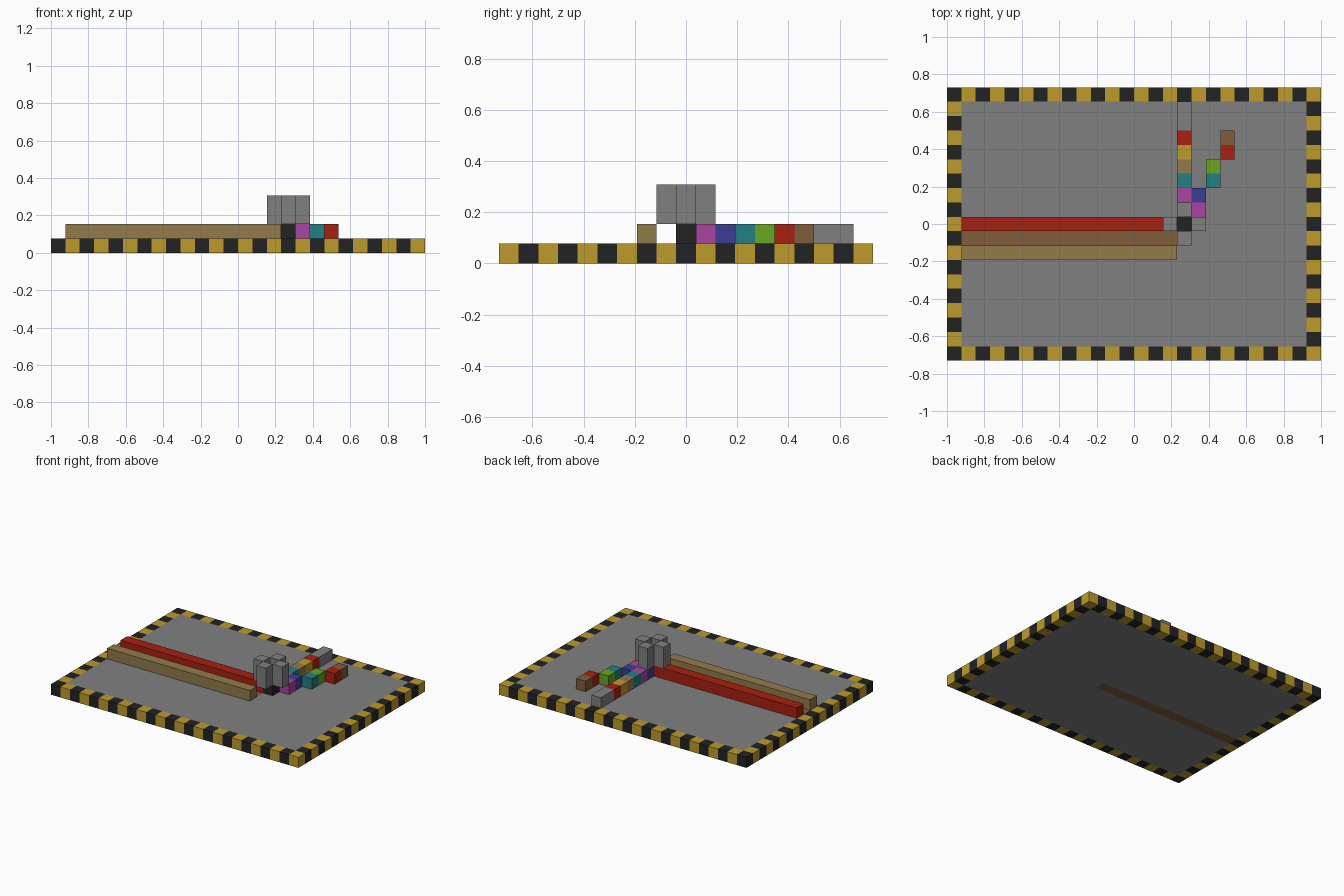
import bpy, bmesh
from mathutils import Vector

cube = bpy.data.objects.get("Cube")
if cube:
    bpy.data.objects.remove(cube)

COLS, ROWS = 26, 19
U = 2 / COLS  # edge of one block


def material(name, rgb):
    lin = [((c / 255 + 0.055) / 1.055) ** 2.4 for c in rgb] + [1]
    m = bpy.data.materials.new(name)
    m.use_nodes = True
    m.diffuse_color = lin
    m.node_tree.nodes["Principled BSDF"].inputs["Base Color"].default_value = lin
    return m


MATS = {name: material(name, rgb) for name, rgb in {
    "black": (34, 34, 34), "yellow": (190, 155, 44), "grey": (128, 128, 128),
    "red": (168, 32, 16), "brown": (128, 93, 58), "tan": (146, 123, 75),
    "purple": (168, 69, 160), "blue": (60, 60, 148), "teal": (34, 128, 132),
    "green": (104, 166, 36)}.items()}


def box(name, colour, col, row, layer, size=(1, 1, 1), striped=False):
    """Box on the block grid; a striped one is cut at every block."""
    bm = bmesh.new()
    bmesh.ops.create_cube(bm, size=1)
    for v in bm.verts:
        v.co = Vector([(c + 0.5) * s for c, s in zip(v.co, size)])
        v.co += Vector((col, row, layer))
    mesh = bpy.data.meshes.new(name)
    mesh.materials.append(MATS[colour])
    if striped:
        mesh.materials.append(MATS["yellow"])
        axis = 0 if size[0] > 1 else 1
        normal = (1, 0, 0) if axis == 0 else (0, 1, 0)
        start = (col, row)[axis]
        for k in range(start + 1, start + size[axis]):
            bmesh.ops.bisect_plane(bm, geom=bm.verts[:] + bm.edges[:] + bm.faces[:],
                                   plane_co=Vector(normal) * k, plane_no=normal)
        for f in bm.faces:
            c = f.calc_center_median() - f.normal * 0.1
            f.material_index = (int(c.x) + int(c.y)) % 2
    for v in bm.verts:
        v.co = (v.co - Vector((COLS / 2, ROWS / 2, 0))) * U
    bm.to_mesh(mesh)
    bm.free()
    obj = bpy.data.objects.new(name, mesh)
    bpy.context.collection.objects.link(obj)
    return obj


# Hazard-striped border
for name, row in (("front_border", 0), ("back_border", ROWS - 1)):
    box(name, "black", 0, row, 0, (COLS, 1, 1), striped=True)
for name, col in (("right_border", 0), ("left_border", COLS - 1)):
    box(name, "black", col, 1, 0, (1, ROWS - 2, 1), striped=True)

# Floor, with a brown channel let into it
box("front_floor", "grey", 1, 1, 0, (24, 7, 1))
box("back_floor", "grey", 1, 9, 0, (24, 9, 1))
box("channel_floor", "brown", 1, 8, 0, (15, 1, 1))
box("channel_end_floor", "grey", 16, 8, 0, (9, 1, 1))

# Long rails on either side of the channel
box("tan_rail", "tan", 1, 7, 1, (15, 1, 1))
box("red_rail", "red", 1, 9, 1, (15, 1, 1))

# Hub with four raised pillars around it
box("hub", "black", 16, 9, 1)
for side, (dc, dr) in {"right": (-1, 0), "left": (1, 0), "front": (0, -1), "back": (0, 1)}.items():
    box(side + "_pillar", "grey", 16 + dc, 9 + dr, 2, (1, 1, 2))

# Straight chain of coloured blocks, ending in a grey bar
for k, colour in enumerate(("blue", "purple", "teal", "tan", "yellow", "red")):
    box("straight_chain_" + colour, colour, 16, 10 + k, 1)
box("straight_chain_end", "grey", 16, 16, 1, (1, 2, 1))

# Stepped chain, shifting sideways every two blocks
for k, colour in enumerate(("purple", "blue", "teal", "green", "red", "brown")):
    box("stepped_chain_" + colour, colour, 17 + k // 2, 10 + k, 1)
